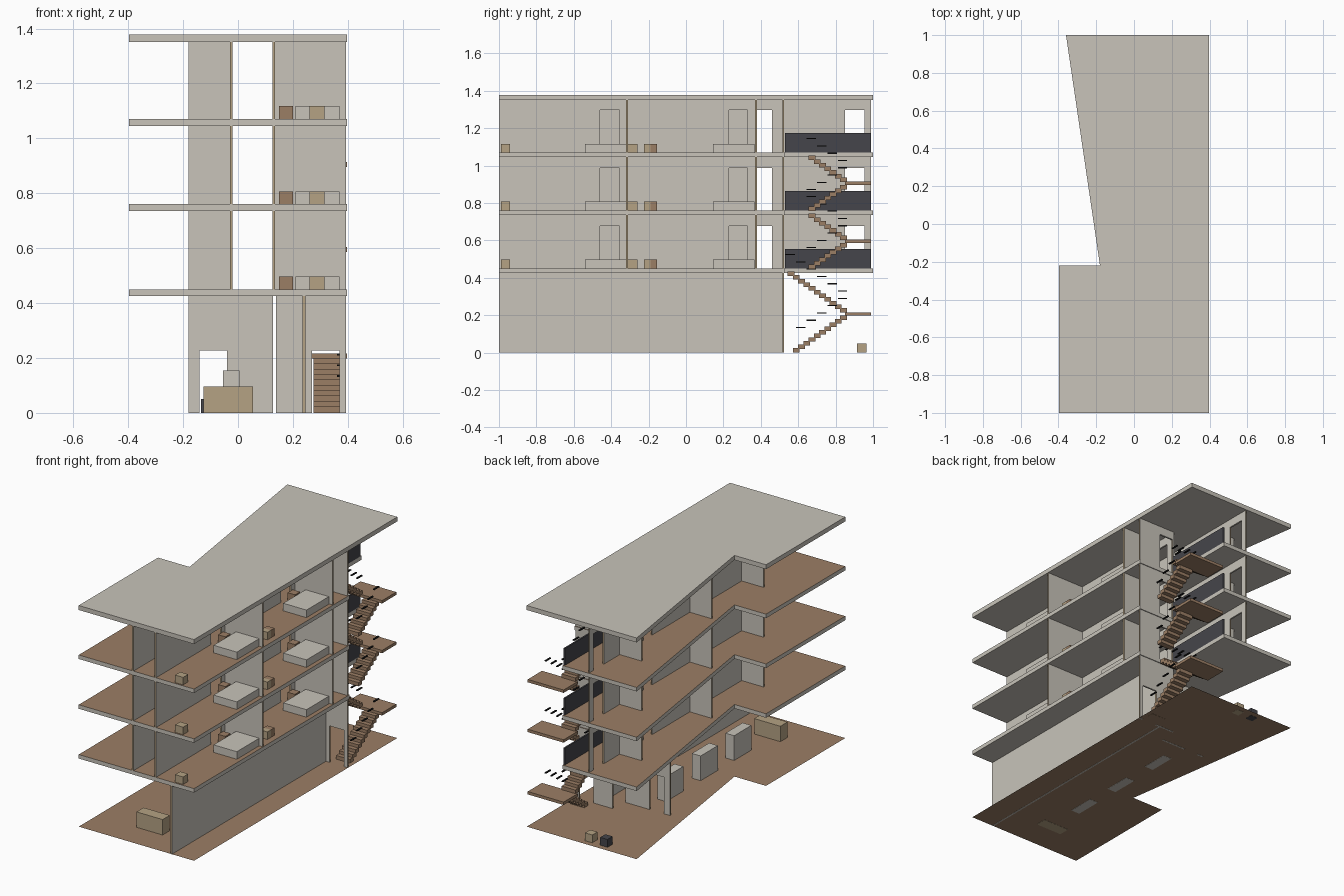
import bpy, bmesh
from mathutils import Matrix, Vector

old = bpy.data.objects.get("Cube")
if old:
    bpy.data.objects.remove(old, do_unlink=True)


def material(name, rgb):
    m = bpy.data.materials.new(name)
    m.use_nodes = True
    m.diffuse_color = (*rgb, 1)
    m.node_tree.nodes["Principled BSDF"].inputs["Base Color"].default_value = (*rgb, 1)
    return m


CONCRETE = material("warm concrete", (0.58, 0.55, 0.49))
WOOD = material("brown wood", (0.33, 0.21, 0.13))
TAN = material("tan wood", (0.46, 0.36, 0.23))
SLATE = material("dark slate", (0.06, 0.06, 0.07))
BLACK = material("black metal", (0.01, 0.01, 0.01))


def finish(name, bm, *mats):
    mesh = bpy.data.meshes.new(name)
    bm.normal_update()
    bm.to_mesh(mesh)
    bm.free()
    for m in mats:
        mesh.materials.append(m)
    ob = bpy.data.objects.new(name, mesh)
    bpy.context.collection.objects.link(ob)
    return ob


def add_box(bm, x, y, z):
    """Add a box given as (low, high) ranges on each axis."""
    lo, hi = Vector((x[0], y[0], z[0])), Vector((x[1], y[1], z[1]))
    size = hi - lo
    mat = Matrix.Translation((lo + hi) / 2) @ Matrix.Diagonal((*size, 1))
    bmesh.ops.create_cube(bm, size=1, matrix=mat)


def box(name, x, y, z, mat):
    bm = bmesh.new()
    add_box(bm, x, y, z)
    return finish(name, bm, mat)


def slab(name, outline, z, thick=0, top=CONCRETE):
    """Flat plate whose upper face has its own finish."""
    bm = bmesh.new()
    face = bm.faces.new([bm.verts.new((x, y, z)) for x, y in outline])
    if thick:
        new = bmesh.ops.extrude_face_region(bm, geom=[face])["geom"]
        verts = [v for v in new if isinstance(v, bmesh.types.BMVert)]
        bmesh.ops.translate(bm, verts=verts, vec=(0, 0, thick))
    bmesh.ops.recalc_face_normals(bm, faces=bm.faces)
    bm.normal_update()
    for f in bm.faces:
        f.material_index = int(abs(f.normal.z) > 0.9 and f.calc_center_median().z > z + thick / 2)
    if not thick:
        bm.faces.ensure_lookup_table()
        bm.faces[0].material_index = 1
    return finish(name, bm, CONCRETE, top)


def wall(name, axis, at, span, z, doors=()):
    """Thin wall along x or y with door gaps; its ends are timber."""
    bm = bmesh.new()
    across = (at - 0.005, at + 0.005)

    def piece(run, height):
        if axis == "x":
            add_box(bm, run, across, height)
        else:
            add_box(bm, across, run, height)

    start = span[0]
    for a, b in doors:
        piece((start, a), z)
        piece((a, b), (z[0] + DOOR, z[1]))
        start = b
    piece((start, span[1]), z)
    bm.normal_update()
    for f in bm.faces:
        f.material_index = int(abs(getattr(f.normal, axis)) > 0.9)
    return finish(name, bm, CONCRETE, TAN)


DOOR = 0.228
E = 0.397
LEFT_EDGE = [(-0.36, 1), (-0.18, -0.22), (-E, -0.22), (-E, -1)]
FULL = LEFT_EDGE + [(E, -1), (E, 1)]
NOTCHED = LEFT_EDGE + [(E, -1), (E, 0.53), (0.15, 0.53), (0.15, 1)]
FLOORS = [0.45, 0.76, 1.07]
CEILINGS = [0.735, 1.045, 1.35]

# Ground and roof
slab("ground_floor", FULL, 0.001, top=WOOD)
slab("roof", FULL, 1.35, 0.028)

# Ground floor walls
low = (0, 0.425)
wall("ground_long_wall", "y", 0.24, (-1, 0.52), low)
wall("ground_stair_wall", "x", 0.52, (0.138, 0.393), low, [(0.27, 0.37)])
wall("ground_entry_wall", "x", 0.41, (-0.18, 0.127), low, [(-0.14, -0.04)])

# Ground floor furniture
box("reception_desk", (-0.125, 0.055), (-0.82, -0.75), (0, 0.097), TAN)
for i, y in enumerate((-0.48, -0.15, 0.19)):
    box(f"counter_{i + 1}", (-0.055, 0.005), (y - 0.085, y + 0.085), (0, 0.155), CONCRETE)
box("tan_stool", (-0.03, 0.02), (0.915, 0.965), (0, 0.05), TAN)
box("dark_stool", (-0.135, -0.085), (0.915, 0.965), (0, 0.05), SLATE)

# Upper floors
for n, (f, c) in enumerate(zip(FLOORS, CEILINGS), 1):
    slab(f"floor_slab_{n}", NOTCHED, f - 0.025, 0.025, WOOD)
    z = (f, c)
    wall(f"corridor_wall_a_{n}", "y", -0.025, (-1, 0.99), z, [(0.375, 0.46), (0.85, 0.955)])
    wall(f"corridor_wall_b_{n}", "y", 0.13, (-1, 0.515), z,
         [(-0.46, -0.355), (0.23, 0.33), (0.38, 0.46)])
    for i, y in enumerate((-0.51, 0.0, 0.69)):
        wall(f"left_room_wall_{n}_{i + 1}", "x", y, (-0.18, -0.03), z)
    for i, y in enumerate((-0.315, 0.375)):
        wall(f"right_room_wall_{n}_{i + 1}", "x", y, (0.135, 0.393), z)
    wall(f"stair_wall_{n}", "x", 0.52, (0.135, 0.393), z, [(0.145, 0.24)])
    box(f"balustrade_{n}", (0.14, 0.15), (0.53, 0.99), (f, f + 0.105), SLATE)

    # Bedroom furniture
    for i, y in enumerate((-0.54, 0.145)):
        box(f"bed_{n}_{i + 1}", (0.21, 0.37), (y, y + 0.22), (f, f + 0.047), CONCRETE)
        box(f"bedside_{n}_{i + 1}", (0.15, 0.2), (y + 0.13, y + 0.18), (f, f + 0.047), WOOD)
    for i, y in enumerate((-0.99, -0.31)):
        box(f"cabinet_{n}_{i + 1}", (0.26, 0.315), (y, y + 0.05), (f, f + 0.047), TAN)
    box(f"chest_{n}", (0.31, 0.36), (-0.225, -0.19), (f, f + 0.047), TAN)
    box(f"chest_side_{n}", (0.31, 0.36), (-0.19, -0.155), (f, f + 0.047), WOOD)

# Stairs: a landing with one flight below and one above, plus rail pieces
RUN, RISE = 0.028, 0.0195
for n, (land, down, up) in enumerate(((0.207, 10, 11), (0.595, 7, 7), (0.905, 7, 7)), 1):
    box(f"landing_{n}", (0.15, E), (0.85, 0.99), (land - 0.009, land + 0.009), WOOD)
    steps, rails = bmesh.new(), bmesh.new()
    for count, sign, x in ((down, -1, 0.275), (up, 1, 0.16)):
        for i in range(1, count + 1):
            y, z = 0.86 - RUN * i, land + sign * RISE * i
            add_box(steps, (x, x + 0.095), (y - 0.008, y + RUN), (z - 0.012, z + 0.012))
            if i % 2:
                add_box(rails, (x + 0.085, x + 0.095), (y - 0.02, y + 0.03),
                        (z + 0.1, z + 0.106))
    finish(f"stair_flights_{n}", steps, WOOD)
    finish(f"stair_rails_{n}", rails, BLACK)
